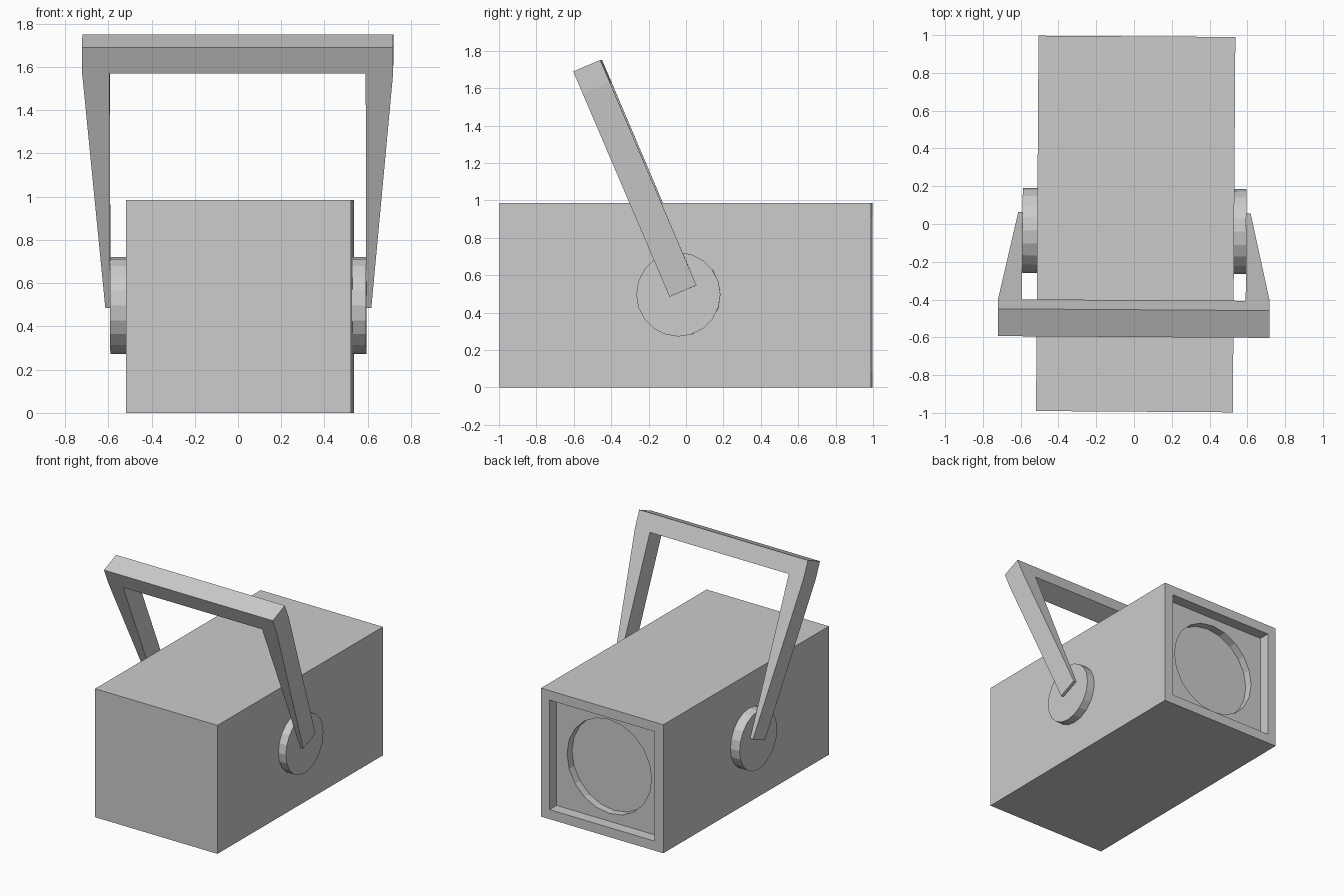
import bpy, bmesh, math
from mathutils import Matrix, Vector

if "Cube" in bpy.data.objects:
    bpy.data.objects.remove(bpy.data.objects["Cube"])

TURN = Matrix.Rotation(math.radians(-0.38), 4, 'Z')  # whole model sits slightly turned
W, L, H = 1.042, 1.987, 0.985


def finish(name, bm, matrix=Matrix()):
    bmesh.ops.recalc_face_normals(bm, faces=bm.faces)
    mesh = bpy.data.meshes.new(name)
    bm.to_mesh(mesh)
    bm.free()
    obj = bpy.data.objects.new(name, mesh)
    bpy.context.collection.objects.link(obj)
    obj.matrix_world = TURN @ matrix
    return obj


# Housing: box with a square recess and a round lens well in its back face
bm = bmesh.new()
bmesh.ops.create_cube(bm, size=1, matrix=Matrix.Diagonal((W, L, H, 1)))
back = max(bm.faces, key=lambda f: f.calc_center_median().y)
bmesh.ops.inset_region(bm, faces=[back], thickness=0.103)
ret = bmesh.ops.extrude_discrete_faces(bm, faces=[back])
floor = ret['faces'][0]
depth = 0.085
bmesh.ops.translate(bm, verts=floor.verts, vec=(0, -depth, 0))
square_edges = list(floor.edges)
bmesh.ops.delete(bm, geom=[floor], context='FACES_ONLY')

# Lens well: rim ring on the recess floor, wall and sunken disc
N, R = 20, 0.36
y0 = L / 2 - depth


def ring(y):
    return [bm.verts.new((R * math.cos(2 * math.pi * i / N), y,
                          R * math.sin(2 * math.pi * i / N))) for i in range(N)]


rim, base = ring(y0), ring(y0 - 0.06)
rim_edges = [bm.edges.new((rim[i], rim[(i + 1) % N])) for i in range(N)]
bmesh.ops.triangle_fill(bm, use_beauty=True, edges=square_edges + rim_edges,
                        normal=Vector((0, 1, 0)))
for i in range(N):
    j = (i + 1) % N
    bm.faces.new((rim[i], rim[j], base[j], base[i]))
bm.faces.new(base)
finish("housing", bm, Matrix.Translation((0.009, 0, H / 2)))

# Pivot discs on both sides
for side, name in ((-1, "left_pivot_disc"), (1, "right_pivot_disc")):
    bm = bmesh.new()
    bmesh.ops.create_cone(bm, cap_ends=True, segments=20, radius1=0.225,
                          radius2=0.225, depth=0.10)
    finish(name, bm, Matrix.Translation((0.002 + side * 0.542, -0.037, 0.497))
           @ Matrix.Rotation(math.pi / 2, 4, 'Y'))

# Handle: tapered U profile, thickened and tilted forward
half = [(0.592, 1.18), (0.592, 0), (0.615, 0), (0.719, 1.18), (0.719, 1.31)]
profile = half + [(-x, z) for x, z in reversed(half)]
t = 0.157
bm = bmesh.new()
face = bm.faces.new([bm.verts.new((x, -t / 2, z)) for x, z in profile])
ret = bmesh.ops.extrude_face_region(bm, geom=[face], use_keep_orig=True)
bmesh.ops.translate(bm, vec=(0, t, 0),
                    verts=[v for v in ret['geom'] if isinstance(v, bmesh.types.BMVert)])
finish("handle", bm, Matrix.Translation((0.002, -0.012, 0.515))
       @ Matrix.Rotation(math.radians(23.1), 4, 'X'))
